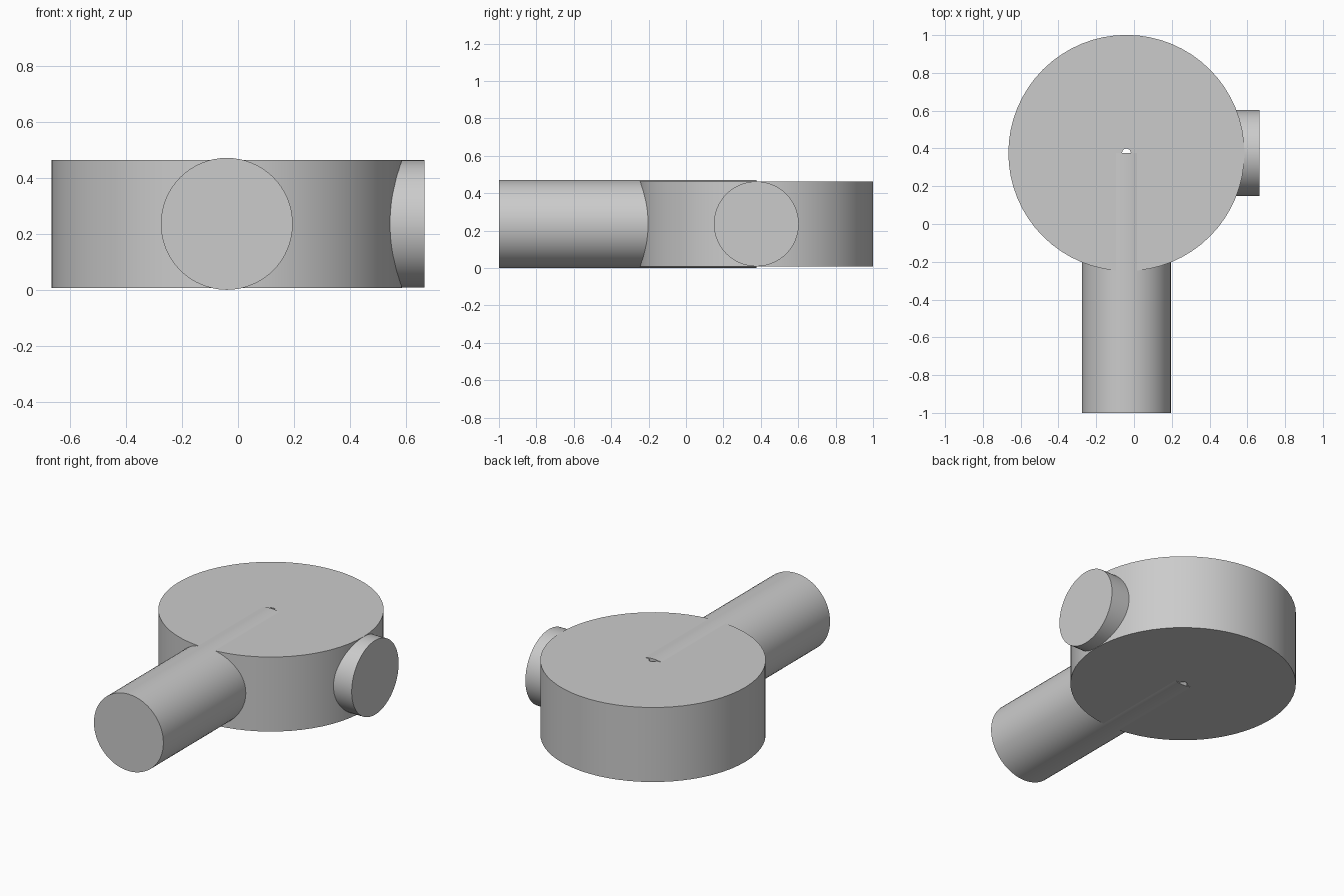
import bpy, bmesh, math
from mathutils import Matrix

cube = bpy.data.objects.get("Cube")
if cube:
    bpy.data.objects.remove(cube, do_unlink=True)

grey = bpy.data.materials.new("plain grey")
grey.use_nodes = True
colour = (0.6, 0.6, 0.6, 1)
grey.diffuse_color = colour
grey.node_tree.nodes["Principled BSDF"].inputs["Base Color"].default_value = colour

CX, CY, CZ = -0.04, 0.376, 0.236   # centre of the drum
SEGMENTS = 64


def finish(name, bm):
    bmesh.ops.recalc_face_normals(bm, faces=bm.faces)
    mesh = bpy.data.meshes.new(name)
    bm.to_mesh(mesh)
    bm.free()
    mesh.materials.append(grey)
    obj = bpy.data.objects.new(name, mesh)
    bpy.context.collection.objects.link(obj)
    bpy.ops.object.select_all(action="DESELECT")
    obj.select_set(True)
    bpy.context.view_layer.objects.active = obj
    bpy.ops.object.shade_smooth_by_angle(angle=math.radians(30))
    return obj


def pipe(name, radius, length, centre, axis):
    """Closed cylinder lying along the x or y axis."""
    bm = bmesh.new()
    bmesh.ops.create_cone(bm, cap_ends=True, segments=SEGMENTS,
                          radius1=radius, radius2=radius, depth=length)
    turn = Matrix.Rotation(math.pi / 2, 4, "Y" if axis == "x" else "X")
    bm.transform(Matrix.Translation(centre) @ turn)
    return finish(name, bm)


def bored_drum(name, outer, inner, height, centre):
    """Ring-shaped lathe of a rectangular profile: a drum with a fine bore."""
    bm = bmesh.new()
    half = height / 2
    rings = []
    for r, z in ((inner, -half), (outer, -half), (outer, half), (inner, half)):
        rings.append([bm.verts.new((r * math.cos(a), r * math.sin(a), z))
                      for a in (math.tau * i / SEGMENTS for i in range(SEGMENTS))])
    for k, ring in enumerate(rings):
        above = rings[(k + 1) % len(rings)]
        for i in range(SEGMENTS):
            j = (i + 1) % SEGMENTS
            bm.faces.new((ring[i], ring[j], above[j], above[i]))
    bm.transform(Matrix.Translation(centre))
    return finish(name, bm)


# Round body with a small vertical bore
bored_drum("drum", 0.625, 0.023, 0.456, (CX, CY, CZ))

# Long front pipe, running from the middle of the drum and just breaking its faces
front_end = -1.0
pipe("front_pipe", 0.235, CY - front_end,
     (CX, (CY + front_end) / 2, CZ), "y")

# Short stub on the left side
inner_x, outer_x = 0.2, 0.665
pipe("side_stub", 0.227, outer_x - inner_x,
     ((inner_x + outer_x) / 2, CY, CZ), "x")
